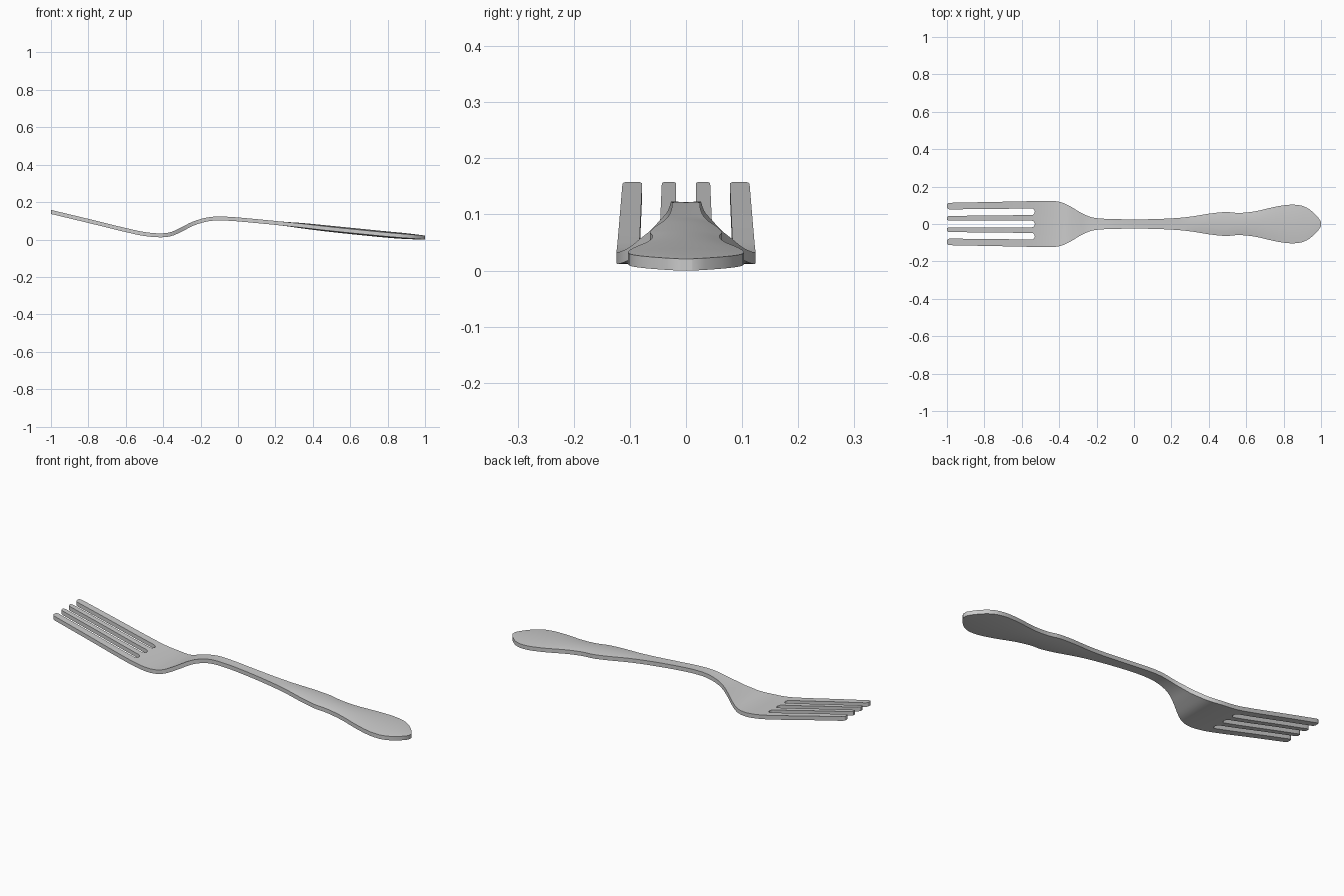
import bpy, bmesh, math

if "Cube" in bpy.data.objects:
    bpy.data.objects.remove(bpy.data.objects["Cube"])

# Control points along the length: (x, value)
HALF_WIDTH = [(-1, .113), (-.75, .118), (-.5, .123), (-.43, .123), (-.38, .113), (-.33, .088),
              (-.28, .058), (-.23, .037), (-.19, .03), (-.1, .026), (.05, .025), (.2, .03),
              (.3, .039), (.4, .055), (.46, .062), (.5, .064), (.54, .06), (.58, .06),
              (.65, .068), (.75, .091), (.82, .102), (.86, .103), (.9, .097), (.94, .077),
              (.98, .04), (1, .012)]
HEIGHT = [(-1, .157), (-.8, .109), (-.6, .06), (-.5, .039), (-.42, .032), (-.36, .038),
          (-.3, .064), (-.25, .09), (-.2, .108), (-.15, .119), (-.1, .122), (0, .117),
          (.3, .088), (.5, .066), (.8, .036), (1, .02)]
CROWN = [(-1, 0), (.22, 0), (.35, .004), (.5, .006), (.85, .006), (.95, .003), (1, 0)]
THICK = 0.0105
ROOT, SLOT = -0.53, 0.0175


def curve(pts, x):
    """Smooth interpolation through control points."""
    i = 0
    while i < len(pts) - 2 and x > pts[i + 1][0]:
        i += 1

    def slope(k):
        a, b = pts[max(k - 1, 0)], pts[min(k + 1, len(pts) - 1)]
        return (b[1] - a[1]) / (b[0] - a[0])
    (x0, v0), (x1, v1) = pts[i], pts[i + 1]
    h = x1 - x0
    t = (x - x0) / h
    return ((2*t**3 - 3*t*t + 1) * v0 + (t**3 - 2*t*t + t) * h * slope(i)
            + (3*t*t - 2*t**3) * v1 + (t**3 - t*t) * h * slope(i + 1))


# Stations: rounded tine tips, straight tines, rounded slot ends, then the body
stations = [-1, -.997, -.992, -.985]
stations += [-.96 + .04 * i for i in range(11)]
stations += [ROOT - SLOT * math.cos(math.radians(a)) for a in range(0, 91, 15)]
root_index = len(stations) - 1
stations += [-.51 + .0151 * i for i in range(100)] + [1]
TIP = {0: .5, 1: .75, 2: .92}

bm = bmesh.new()
rings = []
for i, x in enumerate(stations):
    w, z0, crown = curve(HALF_WIDTH, x), curve(HEIGHT, x), curve(CROWN, x)
    dz = (curve(HEIGHT, min(x + .005, 1)) - curve(HEIGHT, max(x - .005, -1))) / .01
    half = THICK * math.sqrt(1 + dz * dz)
    s = 0
    if i < root_index:
        s = SLOT * math.sqrt(max(0, 1 - max(0, (x - ROOT + SLOT) / SLOT) ** 2))
    c = .535 * w
    bounds = [(-w, -c - s), (-c + s, -s), (s, c - s), (c + s, w)]
    ring = []
    for a, b in bounds:
        mid, hw = (a + b) / 2, (b - a) / 2 * TIP.get(i, 1)
        strip = []
        for y in (mid - hw, mid, mid + hw):
            h = half + crown * (1 - (y / w) ** 2)
            strip.append((bm.verts.new((x, y, z0 + h)), bm.verts.new((x, y, z0 - h))))
        ring.append(strip)
    rings.append(ring)

# Skin the four lengthwise strips; slots have side walls, the body is joined
for i in range(len(rings) - 1):
    for k in range(4):
        p, q = rings[i][k], rings[i + 1][k]
        for j in range(2):
            bm.faces.new((p[j][0], q[j][0], q[j+1][0], p[j+1][0]))
            bm.faces.new((p[j][1], p[j+1][1], q[j+1][1], q[j][1]))
        if i < root_index or k == 0:
            bm.faces.new((p[0][0], p[0][1], q[0][1], q[0][0]))
        if i < root_index or k == 3:
            bm.faces.new((p[2][0], q[2][0], q[2][1], p[2][1]))
for ring in (rings[0], rings[-1]):
    for strip in ring:
        for j in range(2):
            bm.faces.new((strip[j][0], strip[j+1][0], strip[j+1][1], strip[j][1]))

bmesh.ops.remove_doubles(bm, verts=bm.verts, dist=1e-5)
bmesh.ops.recalc_face_normals(bm, faces=bm.faces)
# Rest the lowest point on the ground
low = min(v.co.z for v in bm.verts)
bmesh.ops.translate(bm, verts=bm.verts, vec=(0, 0, -low))

mesh = bpy.data.meshes.new("fork")
bm.to_mesh(mesh)
bm.free()
fork = bpy.data.objects.new("fork", mesh)
bpy.context.collection.objects.link(fork)
bpy.context.view_layer.objects.active = fork
fork.select_set(True)
bpy.ops.object.shade_smooth_by_angle(angle=math.radians(35))
